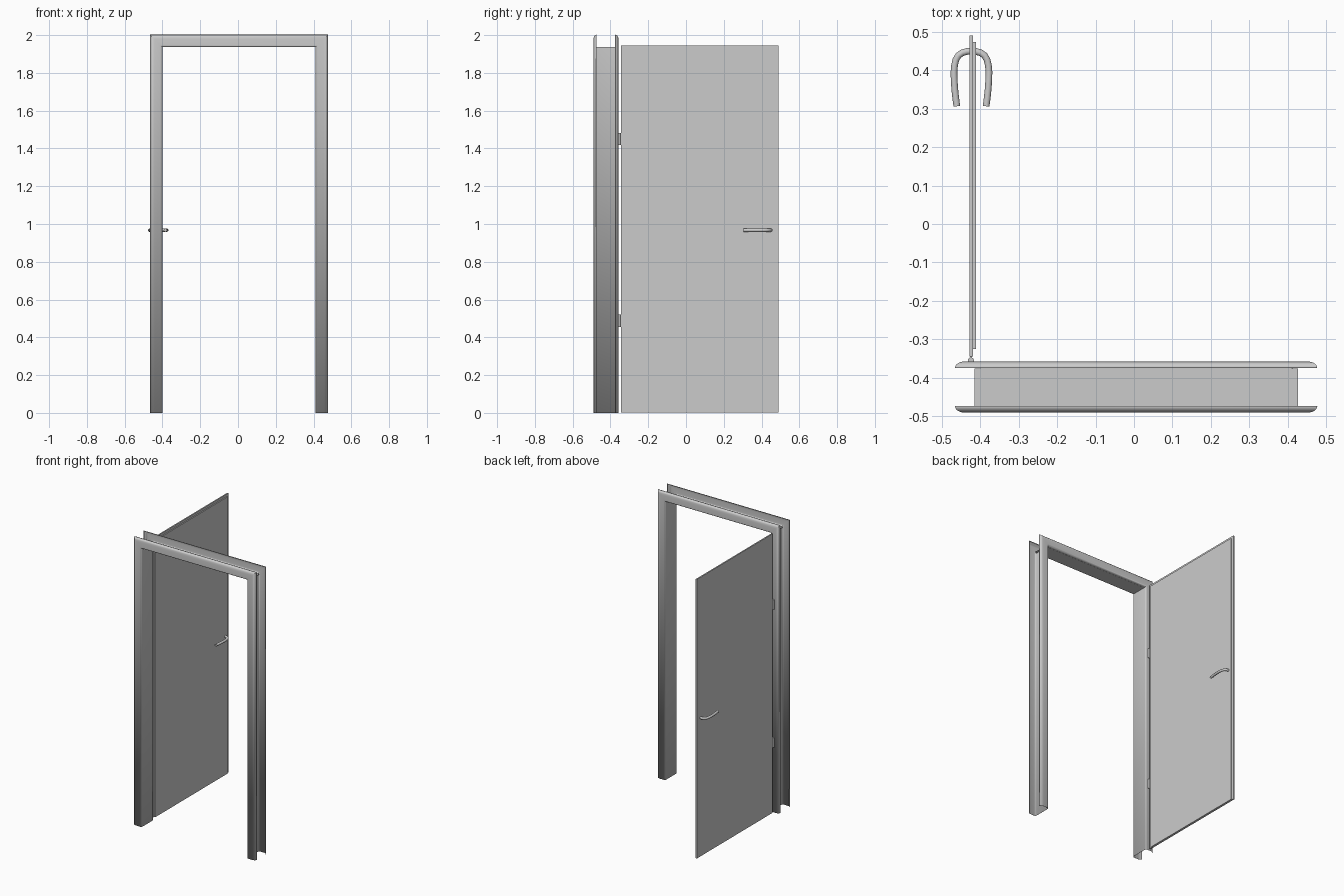
import bpy, bmesh, math

if "Cube" in bpy.data.objects:
    bpy.data.objects.remove(bpy.data.objects["Cube"])

XL, XR, HEAD = -0.40, 0.411, 1.937   # opening edges and head height
HX = -0.4225                         # door and handle centre line


def finish(name, bm, smooth=True):
    bmesh.ops.recalc_face_normals(bm, faces=bm.faces[:])
    me = bpy.data.meshes.new(name)
    bm.to_mesh(me)
    bm.free()
    ob = bpy.data.objects.new(name, me)
    bpy.context.collection.objects.link(ob)
    if smooth:
        bpy.ops.object.select_all(action='DESELECT')
        ob.select_set(True)
        bpy.context.view_layer.objects.active = ob
        bpy.ops.object.shade_smooth_by_angle(angle=math.radians(35))
    return ob


def box(name, x0, x1, y0, y1, z0, z1):
    bm = bmesh.new()
    bmesh.ops.create_cube(bm, size=1)
    for v in bm.verts:
        v.co.x = x0 if v.co.x < 0 else x1
        v.co.y = y0 if v.co.y < 0 else y1
        v.co.z = z0 if v.co.z < 0 else z1
    return finish(name, bm, False)


def arc(cu, cy, ru, ry, a0, a1, n=6):
    return [(cu + ru * math.cos(math.radians(a0 + (a1 - a0) * i / n)),
             cy + ry * math.sin(math.radians(a0 + (a1 - a0) * i / n))) for i in range(n + 1)]


# door frame: folded sheet channel, open outwards, mitred around the opening
half = arc(0.042, -0.473, 0.023, 0.0165, 0, -90) + arc(0.011, -0.4785, 0.011, 0.011, -90, -180)
mid = -0.4238
profile = half + [(u, 2 * mid - y) for u, y in reversed(half)]
bm = bmesh.new()
rings = []
for u, y in profile:
    rings.append([bm.verts.new(p) for p in (
        (XL - u, y, 0), (XL - u, y, HEAD + u), (XR + u, y, HEAD + u), (XR + u, y, 0))])
for a, b in zip(rings, rings[1:]):
    for i in range(3):
        bm.faces.new((a[i], a[i + 1], b[i + 1], b[i]))
frame = finish("door_frame", bm)
sol = frame.modifiers.new("sheet", 'SOLIDIFY')
sol.thickness = 0.001
sol.offset = 0

# head panel, its ends poking slightly through the side jambs
box("head_panel", XL - 0.014, XR + 0.015, -0.473, -0.375, HEAD - 0.001, HEAD + 0.001)

# rebated door leaf, standing open
box("door_outer_leaf", -0.427, -0.418, -0.344, 0.49, 0.003, 1.946)
box("door_inner_leaf", -0.418, -0.4105, -0.325, 0.473, 0.003, 1.93)

# hinges: knuckle and plate
for name, z in (("lower", 0.488), ("upper", 1.45)):
    bm = bmesh.new()
    bmesh.ops.create_cone(bm, cap_ends=True, segments=16, radius1=0.008, radius2=0.008, depth=0.066)
    bmesh.ops.translate(bm, verts=bm.verts[:], vec=(-0.424, -0.355, z))
    finish(name + "_hinge_knuckle", bm)
    box(name + "_hinge_plate", -0.4265, -0.4205, -0.355, -0.343, z - 0.033, z + 0.033)

# lever handles, one continuous bar through the door
side = [(0.012, 0.4485), (0.024, 0.445), (0.034, 0.438), (0.0405, 0.427), (0.044, 0.412),
        (0.0455, 0.395), (0.045, 0.375), (0.0435, 0.352), (0.041, 0.328), (0.038, 0.306)]
path = [(-x, y) for x, y in reversed(side)] + [(0, 0.449)] + side
bm = bmesh.new()
rings = []
N = 16
for i, (x, y) in enumerate(path):
    a, b = path[max(i - 1, 0)], path[min(i + 1, len(path) - 1)]
    tx, ty = b[0] - a[0], b[1] - a[1]
    d = math.hypot(tx, ty)
    nx, ny = -ty / d, tx / d
    ring = []
    for k in range(N):
        t = 2 * math.pi * k / N
        w = 0.0087 * math.cos(t)
        ring.append(bm.verts.new((HX + x + nx * w, y + ny * w, 0.967 + 0.0085 * math.sin(t))))
    rings.append(ring)
for a, b in zip(rings, rings[1:]):
    for k in range(N):
        j = (k + 1) % N
        bm.faces.new((a[k], a[j], b[j], b[k]))
bm.faces.new(rings[0])
bm.faces.new(rings[-1])
finish("lever_handle", bm)
